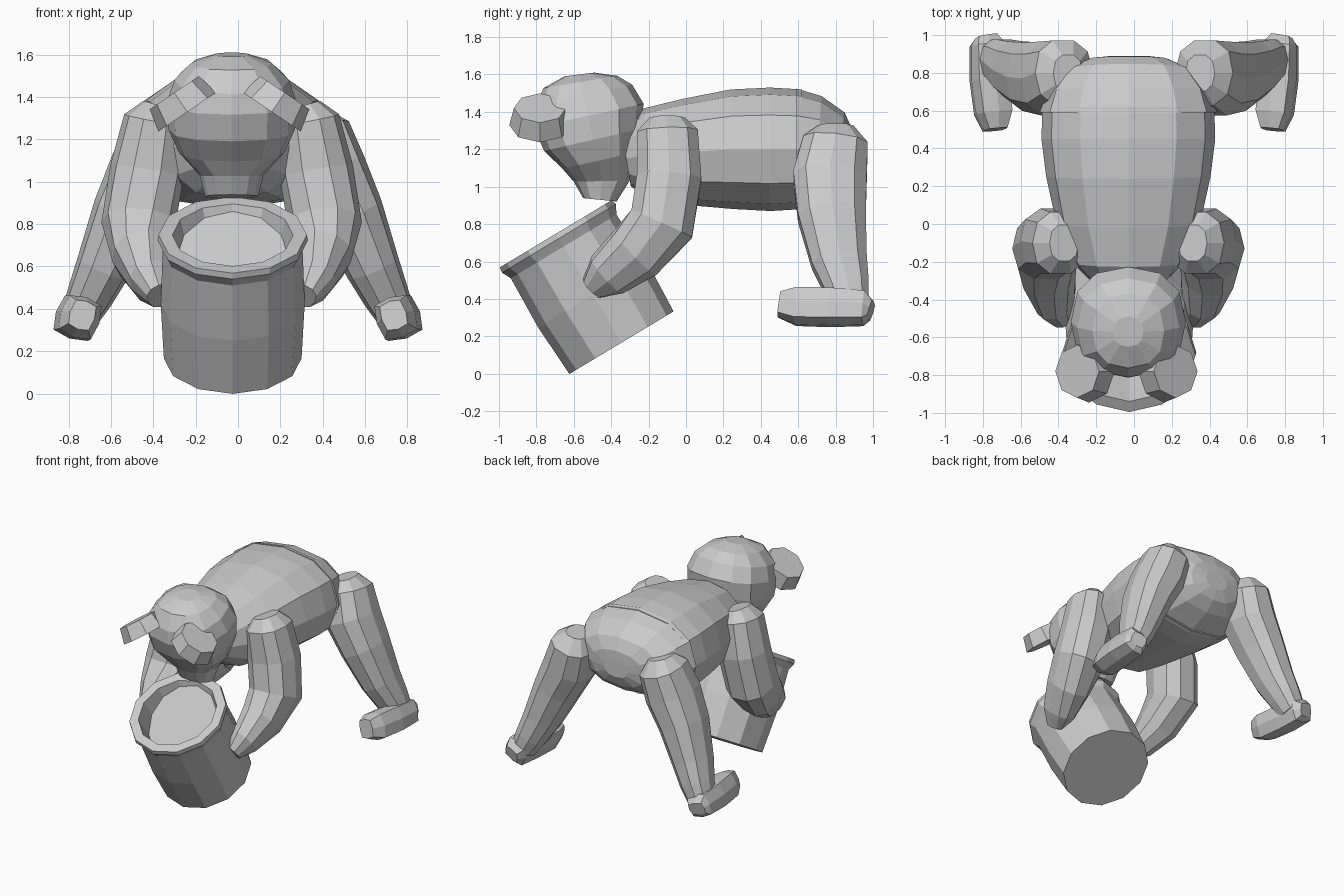
import bpy, bmesh, math
from mathutils import Vector, Matrix

cube = bpy.data.objects.get("Cube")
if cube:
    bpy.data.objects.remove(cube)

GREY = (0.6, 0.6, 0.6, 1)
mat = bpy.data.materials.new("plain grey")
mat.use_nodes = True
mat.diffuse_color = GREY
mat.node_tree.nodes["Principled BSDF"].inputs["Base Color"].default_value = GREY

MID = -0.03  # centre line of the body


def finish(name, bm):
    bmesh.ops.recalc_face_normals(bm, faces=bm.faces)
    mesh = bpy.data.meshes.new(name)
    bm.to_mesh(mesh)
    bm.free()
    mesh.materials.append(mat)
    obj = bpy.data.objects.new(name, mesh)
    bpy.context.collection.objects.link(obj)
    return obj


def bridge(bm, rings):
    n = len(rings[0])
    for lo, hi in zip(rings, rings[1:]):
        for i in range(n):
            j = (i + 1) % n
            bm.faces.new((lo[i], lo[j], hi[j], hi[i]))
    bm.faces.new(rings[0])
    bm.faces.new(rings[-1])


def soft(value, power):
    """Push an oval towards a rounded box as the power falls below one."""
    return math.copysign(abs(value) ** power, value) if abs(value) > 1e-6 else 0.0


def loft(name, sections, up, side=1, shift=0.0, n=12, power=0.85):
    """Skin oval sections (x, y, z, half width, half depth) along a path."""
    bm = bmesh.new()
    pts = [Vector((side * s[0] + shift, s[1], s[2])) for s in sections]
    up = Vector((side * up[0], up[1], up[2]))
    rings = []
    for k, s in enumerate(sections):
        t = (pts[min(k + 1, len(pts) - 1)] - pts[max(k - 1, 0)]).normalized()
        v = (up - t * up.dot(t)).normalized()
        u = v.cross(t)
        angles = [2 * math.pi * i / n for i in range(n)]
        rings.append([bm.verts.new(pts[k] + u * s[3] * soft(math.cos(a), power)
                                   + v * s[4] * soft(math.sin(a), power)) for a in angles])
    bridge(bm, rings)
    return finish(name, bm)


# Torso and hips, front to back
loft("torso", [(0, -.32, 1.15, .18, .15), (0, -.2, 1.17, .30, .25), (0, 0, 1.185, .38, .285),
               (0, .25, 1.2, .435, .32), (0, .45, 1.2, .46, .33), (0, .62, 1.2, .455, .32)],
     (0, 0, 1), shift=MID)
loft("hips", [(0, .59, 1.2, .47, .325), (0, .7, 1.2, .43, .285), (0, .81, 1.18, .34, .22),
              (0, .87, 1.17, .22, .14), (0, .89, 1.17, .1, .06)], (0, 0, 1), shift=MID)

# Head bowed down, crown to muzzle
loft("head", [(0, -.57, 1.6, .08, .08), (0, -.565, 1.56, .19, .2), (0, -.55, 1.48, .27, .27),
              (0, -.52, 1.38, .305, .3), (0, -.5, 1.25, .3, .265), (0, -.465, 1.14, .25, .2),
              (0, -.45, 1.03, .15, .15), (0, -.46, .93, .125, .09)], (0, 1, 0), shift=MID)

for side, label in ((1, "left"), (-1, "right")):
    # Ear: thick disc tilted outwards
    bm = bmesh.new()
    place = (Matrix.Translation((side * .23 + MID - .01, -.78, 1.375))
             @ Matrix.Rotation(side * math.radians(34), 4, 'Y'))
    bmesh.ops.create_cone(bm, cap_ends=True, segments=8, radius1=.165, radius2=.14,
                          depth=.11, matrix=place)
    finish(label + "_ear", bm)

    # Arm reaching forward to the pot, shoulder to hand
    loft(label + "_arm", [(.34, -.1, 1.36, .08, .1), (.36, -.1, 1.29, .15, .17),
                          (.40, -.09, 1.05, .175, .18), (.44, -.13, .8, .175, .185),
                          (.42, -.27, .65, .145, .165), (.38, -.42, .53, .1, .13),
                          (.34, -.5, .46, .06, .07)], (0, 1, 0), side, MID, 10)

    # Hind leg spread outwards, hip to ankle
    loft(label + "_leg", [(.35, .8, 1.32, .08, .1), (.37, .8, 1.24, .16, .18),
                          (.43, .77, 1.05, .18, .205), (.53, .78, .85, .16, .19),
                          (.635, .82, .6, .13, .155), (.7, .86, .46, .11, .125),
                          (.75, .88, .36, .09, .1)], (0, 1, 0), side, 0, 10)

    # Foot, heel to toe, flat sole tilted outwards
    loft(label + "_foot", [(.785, .99, .34, .06, .05), (.775, .95, .35, .09, .09),
                           (.765, .77, .355, .1, .1), (.745, .59, .36, .095, .1),
                           (.735, .5, .37, .06, .07)], (-.32, 0, .95), side, 0, 8, .5)

# Pot: turned profile (radius, height), leaning forward
bm = bmesh.new()
profile = [(.325, 0), (.34, .3), (.33, .6), (.355, .65), (.35, .68), (.285, .68)]
lean = Matrix.Translation((MID + .005, -.345, .166)) @ Matrix.Rotation(math.radians(31), 4, 'X')
# The last ring is the slanting surface inside, deeper at the front
levels = [(r, h, 0) for r, h in profile] + [(.265, .55, .1)]
rings = []
for r, h, slant in levels:
    rings.append([])
    for i in range(12):
        c, s = math.cos(i * math.pi / 6), math.sin(i * math.pi / 6)
        rings[-1].append(bm.verts.new(lean @ Vector((r * c, r * s, h + slant * s))))
bridge(bm, rings)
finish("pot", bm)
